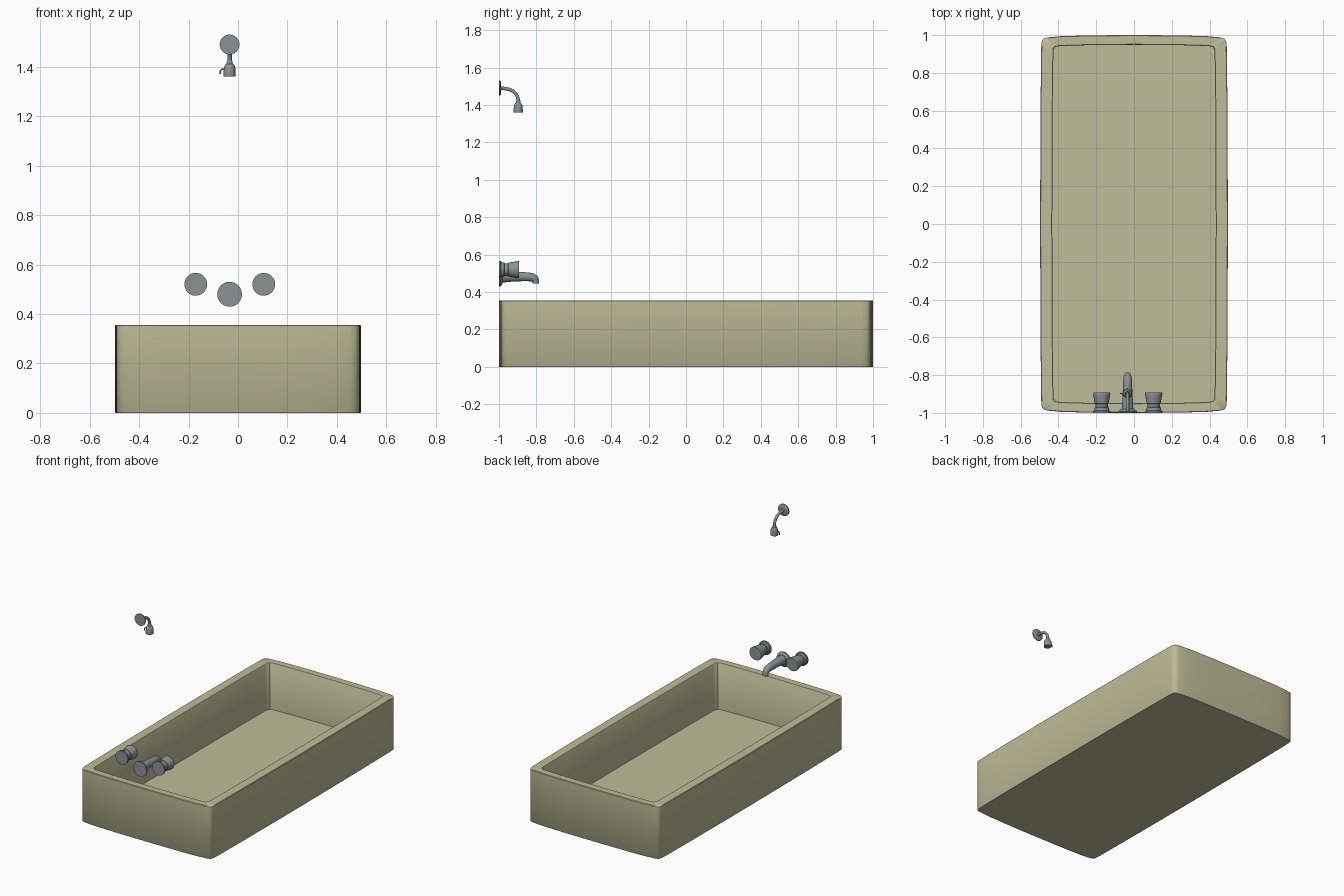
import bpy, bmesh, math
from mathutils import Vector

if "Cube" in bpy.data.objects:
    bpy.data.objects.remove(bpy.data.objects["Cube"])

CX = -0.034  # the taps and shower line up here


def material(name, col):
    m = bpy.data.materials.new(name)
    m.diffuse_color = (*col, 1)
    m.use_nodes = True
    m.node_tree.nodes["Principled BSDF"].inputs["Base Color"].default_value = m.diffuse_color
    return m


enamel = material("khaki_enamel", (0.53, 0.51, 0.315))
metal = material("grey_metal", (0.25, 0.29, 0.30))


def skin(name, rings, mat, angle=35):
    """Bridge equal-length rings of points and cap both ends."""
    bm = bmesh.new()
    rows = [[bm.verts.new(p) for p in ring] for ring in rings]
    n = len(rows[0])
    for a, b in zip(rows, rows[1:]):
        for i in range(n):
            j = (i + 1) % n
            bm.faces.new((a[i], a[j], b[j], b[i]))
    bm.faces.new(rows[0][::-1])
    bm.faces.new(rows[-1])
    bmesh.ops.recalc_face_normals(bm, faces=bm.faces)
    me = bpy.data.meshes.new(name)
    bm.to_mesh(me)
    bm.free()
    me.materials.append(mat)
    ob = bpy.data.objects.new(name, me)
    bpy.context.collection.objects.link(ob)
    bpy.ops.object.select_all(action='DESELECT')
    ob.select_set(True)
    bpy.context.view_layer.objects.active = ob
    bpy.ops.object.shade_smooth_by_angle(angle=math.radians(angle))
    return ob


def sweep(name, path, x=CX, seg=32):
    """Round section swept along (y, z, radius) points in a plane of constant x."""
    pts = [Vector((x, y, z)) for y, z, r in path]
    rings = []
    for i, p in enumerate(pts):
        t = (pts[min(i + 1, len(pts) - 1)] - pts[max(i - 1, 0)]).normalized()
        side = Vector((1, 0, 0))
        up = side.cross(t)
        r = path[i][2]
        rings.append([p + r * (math.cos(a) * side + math.sin(a) * up)
                      for a in (2 * math.pi * k / seg for k in range(seg))])
    return skin(name, rings, metal)


def outline(quarter):
    """Mirror a quarter outline (from +x side to +y end) into a full loop."""
    q = quarter
    return (q + [(-x, y) for x, y in q[-2::-1]] + [(-x, -y) for x, y in q[1:]]
            + [(x, -y) for x, y in q[-2:0:-1]])


# tub with slightly bowed sides and rounded corners
outer = outline([(0.497, 0), (0.496, 0.35), (0.494, 0.7), (0.491, 0.94), (0.488, 0.968),
                 (0.478, 0.982), (0.455, 0.988), (0.38, 0.995), (0.2, 0.999), (0, 1.0)])
inner = outline([(0.433, 0), (0.432, 0.35), (0.430, 0.7), (0.427, 0.90), (0.425, 0.925),
                 (0.418, 0.937), (0.40, 0.941), (0.33, 0.945), (0.18, 0.948), (0, 0.949)])


def level(loop, z, off=0.0):
    return [(x * (1 - off / 0.5), y * (1 - off), z) for x, y in loop]


skin("tub", [level(outer, 0, 0.002), level(outer, 0.003), level(outer, 0.353),
             level(outer, 0.356, 0.003), level(inner, 0.356, -0.003),
             level(inner, 0.352), level(inner, 0.042)], enamel, 40)

# tap handles: wall plate, waist and flared knob
for side, x in (("left", -0.171), ("right", 0.104)):
    prof = [(-1.0, 0.046), (-0.991, 0.046), (-0.988, 0.040), (-0.972, 0.038), (-0.970, 0.033),
            (-0.952, 0.034), (-0.950, 0.037), (-0.910, 0.044), (-0.896, 0.046), (-0.892, 0.044)]
    sweep(side + "_tap_handle", [(y, 0.52, r) for y, r in prof], x)

# bath spout with wall plate and turned-down tip
sweep("spout_plate", [(-1.0, 0.48, 0.05), (-0.992, 0.48, 0.05), (-0.987, 0.48, 0.044),
                      (-0.980, 0.48, 0.034)])
sweep("spout", [(-0.985, 0.481, 0.031), (-0.94, 0.483, 0.028), (-0.88, 0.483, 0.025),
                (-0.84, 0.481, 0.023), (-0.818, 0.478, 0.022), (-0.807, 0.470, 0.020),
                (-0.803, 0.460, 0.018), (-0.803, 0.445, 0.018)])

# shower arm with wall plate
sweep("shower_plate", [(-1.0, 1.49, 0.04), (-0.994, 1.49, 0.04), (-0.990, 1.49, 0.034)])
arm = [(-0.992, 1.49, 0.009), (-0.975, 1.489, 0.009)]
for k in range(9):
    a = math.radians(85 - 85 * k / 8)
    arm.append((-0.967 + 0.070 * math.cos(a), 1.423 + 0.064 * math.sin(a), 0.009))
sweep("shower_arm", arm + [(-0.897, 1.405, 0.009)], seg=20)

# shower head, wider towards the bottom
sweep("shower_head", [(-0.897, z, r) for z, r in (
    (1.424, 0.011), (1.412, 0.013), (1.408, 0.018), (1.402, 0.021), (1.395, 0.023),
    (1.365, 0.025), (1.360, 0.024))])

# small hooked lever on the head
path = [(-0.018, 1.391), (-0.032, 1.390), (-0.037, 1.384), (-0.038, 1.370)]
rings = []
for i, (dx, z) in enumerate(path):
    a, b = path[max(i - 1, 0)], path[min(i + 1, 3)]
    t = Vector((b[0] - a[0], 0, b[1] - a[1])).normalized()
    n = Vector((0, 1, 0)).cross(t)
    rings.append([Vector((CX + dx, -0.897, z)) + 0.003 * (math.cos(k * math.pi / 4) * n
                  + math.sin(k * math.pi / 4) * Vector((0, 1, 0))) for k in range(8)])
skin("shower_lever", rings, metal, 60)
